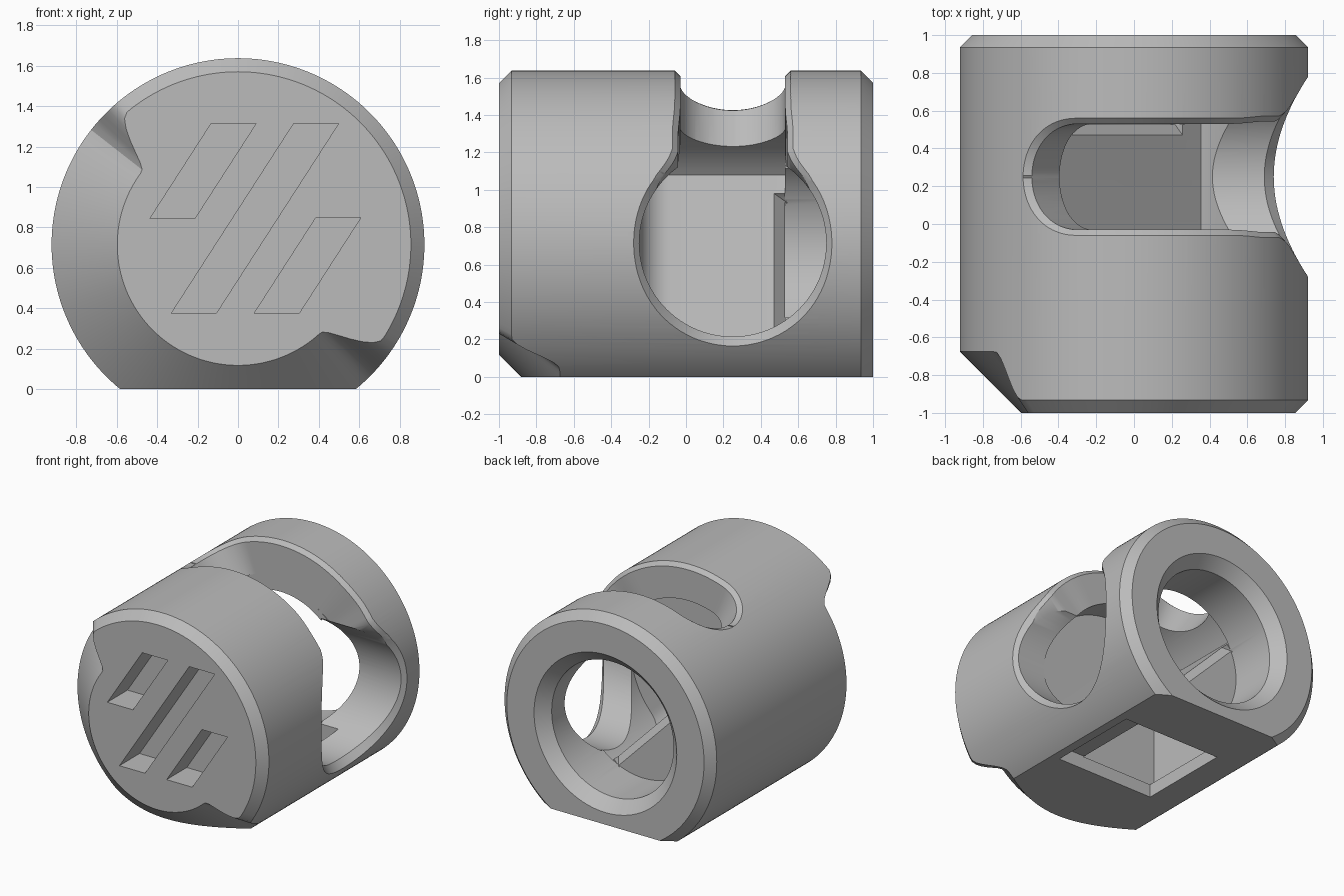
import bpy, bmesh
from math import sin, cos, acos, sqrt, pi, radians
from mathutils import Vector

if "Cube" in bpy.data.objects:
    bpy.data.objects.remove(bpy.data.objects["Cube"])

R, AXIS = 0.922, 0.715          # barrel radius and height of its axis
MID = radians(44.5)             # direction the inner pocket faces
SIDE_Y = 0.25                   # middle of the side opening along the barrel

grey = bpy.data.materials.new("plain grey")
grey.use_nodes = True
grey.diffuse_color = (0.5, 0.5, 0.5, 1)
grey.node_tree.nodes["Principled BSDF"].inputs["Base Color"].default_value = (0.5, 0.5, 0.5, 1)


def polar(r, a, y):
    return Vector((r * cos(a), y, AXIS + r * sin(a)))


def turn(count):
    return [2 * pi * i / count for i in range(count)]


def loft(name, rings):
    """Skin a closed solid through rings of equal point count."""
    bm = bmesh.new()
    rows = [[bm.verts.new(p) for p in ring] for ring in rings]
    n = len(rows[0])
    for a, b in zip(rows, rows[1:]):
        for i in range(n):
            j = (i + 1) % n
            bm.faces.new((a[i], a[j], b[j], b[i]))
    bm.faces.new(rows[0])
    bm.faces.new(rows[-1])
    bmesh.ops.recalc_face_normals(bm, faces=bm.faces[:])
    mesh = bpy.data.meshes.new(name)
    bm.to_mesh(mesh)
    bm.free()
    ob = bpy.data.objects.new(name, mesh)
    bpy.context.collection.objects.link(ob)
    mesh.materials.append(grey)
    return ob


def prism(name, outline, y0, y1):
    """Extrude an x-z outline along y."""
    return loft(name, [[Vector((x, y, z)) for x, z in outline] for y in (y0, y1)])


def box(name, x0, x1, y0, y1, z0, z1):
    return prism(name, [(x0, z0), (x1, z0), (x1, z1), (x0, z1)], y0, y1)


def step(a, b, t):
    t = min(1, max(0, (t - a) / (b - a)))
    return t * t * (3 - 2 * t)


# Barrel: small end chamfers, growing to a wide one on the lower right of the front
def front_chamfer(a):
    d = a * 180 / pi
    return 0.067 + 0.258 * step(130, 143, d) * (1 - step(313, 327, d))


angles = turn(180)
body = loft("barrel_body", [
    [polar(R - front_chamfer(a), a, -1) for a in angles],
    [polar(R, a, -1 + front_chamfer(a)) for a in angles],
    [polar(R, a, 0.935) for a in angles],
    [polar(R - 0.065, a, 1) for a in angles]])

cutters = [box("flat_base_cut", -2, 2, -2, 2, -1, 0)]

# Back bore with flared mouth
cutters.append(loft("bore_cut", [[polar(r, a, y) for a in turn(96)]
                                 for y, r in ((0.528, 0.53), (0.91, 0.53), (1.06, 0.68))]))


# Inner pocket: cylinder cut off by a slanted flat floor, filleted at the front
def segment(n, y, r=0.65):
    half = acos(n / r)
    return [polar(r, MID - half + 2 * half * i / 64, y) for i in range(65)]


fillet = 0.17
rings = []
for i in range(9):
    t = pi / 2 * (1 - i / 8)
    rings.append(segment(-0.13 + fillet * (1 - cos(t)), -0.08 - fillet * sin(t)))
cutters.append(loft("pocket_cut", rings + [segment(-0.13, 0.53)]))

# Chamfer along the back edge of the pocket floor
along = Vector((-sin(MID), 0, cos(MID)))
out = Vector((cos(MID), 0, sin(MID)))
rings = []
for s in (-0.5, 0.5):
    base = Vector((0, 0, AXIS)) + along * s
    rings.append([base + out * n + Vector((0, y, 0))
                  for n, y in ((-0.12, 0.46), (-0.20, 0.54), (-0.12, 0.54))])
cutters.append(loft("floor_edge_cut", rings))

# Round side opening whose rim chamfer follows the barrel surface
rings = [[], [], [], []]
for a in turn(96):
    surface = sqrt(R * R - (0.5 * sin(a)) ** 2)
    inner = surface - 0.03 - 0.055 * sin(a) ** 2
    for ring, x, r in zip(rings, (0.35, inner, inner + 0.2, 1.5), (0.5, 0.5, 0.7, 0.7)):
        ring.append(Vector((x, SIDE_Y + r * cos(a), AXIS + r * sin(a))))
cutters.append(loft("side_opening_cut", rings))

# Slot wrapped over the top, flaring into the side opening, with a round far end
SLOT, END = 0.28, radians(109.5)


def slot_half(a):
    hole = sqrt(max(0, 0.25 - (R * sin(a)) ** 2))
    soft = 0.12 * step(12, 24, a * 180 / pi) * (1 - step(40, 60, a * 180 / pi))
    return 0.5 * (SLOT + hole + sqrt((SLOT - hole) ** 2 + soft ** 2))


def slot_ring(angle_of, half_of):
    right, left = [], []
    for r, grow in ((0.58, 0), (R - 0.03, 0), (R + 0.1, 0.13)):
        a, w = angle_of(grow), half_of(grow)
        right.append(polar(r, a, SIDE_Y + w))
        left.append(polar(r, a, SIDE_Y - w))
    return right + left[::-1]


rings = []
for i in range(60):
    a = radians(8) + (END - radians(8)) * i / 60
    w = slot_half(a) if a < radians(60) else SLOT
    # Stay just inside the round opening where the two cuts overlap
    if a < radians(14):
        w -= 0.02
    rings.append(slot_ring(lambda g: a, lambda g: w + g))
for i in range(25):
    t = pi / 2 * i / 24.3
    rings.append(slot_ring(lambda g: END + (SLOT + g) / 0.9 * sin(t),
                           lambda g: (SLOT + g) * cos(t)))
cutters.append(loft("top_slot_cut", rings))

# Three slanted grooves in the front face: lower left corner, height
for i, (x, z, h) in enumerate(((-0.435, 0.845, 0.47), (-0.33, 0.375, 0.94), (0.08, 0.375, 0.475))):
    run = h * 0.645
    cutters.append(prism(f"front_groove_cut_{i}",
                         [(x, z), (x + 0.222, z), (x + 0.222 + run, z + h), (x + run, z + h)],
                         -1.2, -0.75))

# Window in the base leading to a hollow under the slanted floor
cutters.append(box("base_window_cut", -0.355, 0.51, -0.24, 0.52, -0.2, 0.11))
cutters.append(prism("base_hollow_cut", [(-0.4, 0.105), (0.28, 0.105), (-0.4, 0.78)], -0.25, 0.46))

# Apply every cut, then discard the cutters
bpy.context.view_layer.objects.active = body
for cutter in cutters:
    cutter.hide_render = True
    mod = body.modifiers.new(cutter.name, "BOOLEAN")
    mod.operation = "DIFFERENCE"
    mod.solver = "EXACT"
    mod.object = cutter
    bpy.ops.object.modifier_apply(modifier=mod.name)
    bpy.data.objects.remove(cutter)

bpy.ops.object.select_all(action="DESELECT")
body.select_set(True)
bpy.ops.object.shade_smooth_by_angle(angle=radians(30))
